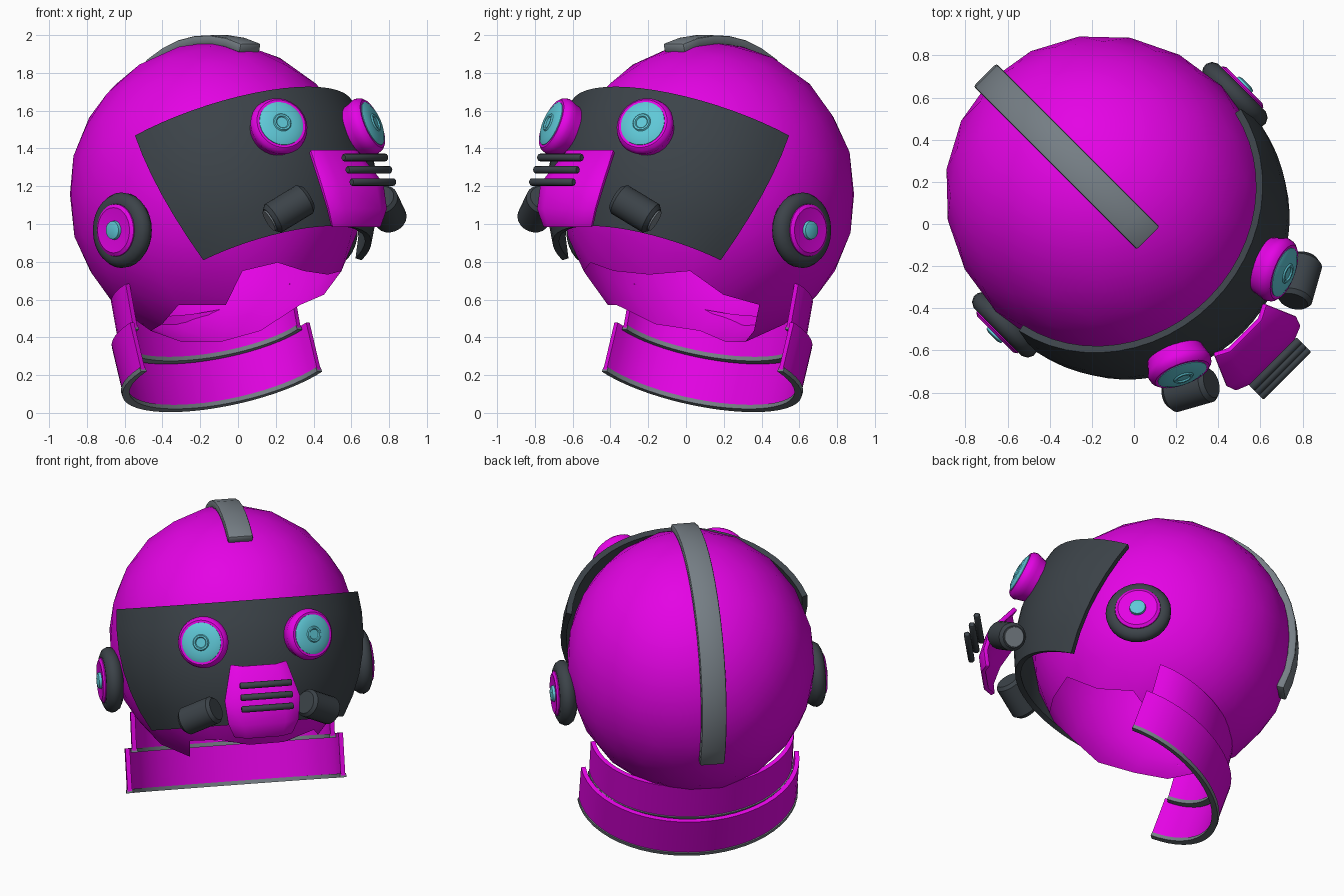
import bpy, bmesh
from math import radians, sin, cos, sqrt, pi
from mathutils import Matrix, Vector

if "Cube" in bpy.data.objects:
    bpy.data.objects.remove(bpy.data.objects["Cube"])


def material(name, rgb):
    m = bpy.data.materials.new(name)
    m.use_nodes = True
    m.diffuse_color = (*rgb, 1)
    m.node_tree.nodes["Principled BSDF"].inputs["Base Color"].default_value = (*rgb, 1)
    return m


MAGENTA = material("magenta", (0.78, 0.001, 0.78))
DARK = material("charcoal", (0.045, 0.056, 0.066))
GREY = material("steel grey", (0.18, 0.21, 0.235))
CYAN = material("lens cyan", (0.115, 0.58, 0.68))

# The head faces the front left corner; helmet parts are also tipped back
HEAD = Matrix.Rotation(radians(45), 4, "Z")
TILT = HEAD @ Matrix.Translation((0, 0.21, 1.16)) @ Matrix.Rotation(radians(-25), 4, "X")


def smooth(ob, angle=40):
    bpy.ops.object.select_all(action="DESELECT")
    ob.select_set(True)
    bpy.context.view_layer.objects.active = ob
    for mod in list(ob.modifiers):
        bpy.ops.object.modifier_apply(modifier=mod.name)
    bpy.ops.object.shade_smooth_by_angle(angle=radians(angle))


def finish(name, bm, mat, matrix):
    mesh = bpy.data.meshes.new(name)
    bm.to_mesh(mesh)
    bm.free()
    mesh.materials.append(mat)
    ob = bpy.data.objects.new(name, mesh)
    bpy.context.collection.objects.link(ob)
    ob.matrix_world = matrix
    return ob


def sheet(name, rows, mat, matrix, thick, bevel=0):
    """Grid of point rows thickened into a curved plate."""
    bm = bmesh.new()
    grid = [[bm.verts.new(p) for p in row] for row in rows]
    for a, b in zip(grid, grid[1:]):
        for i in range(len(a) - 1):
            bm.faces.new((a[i], a[i + 1], b[i + 1], b[i]))
    bmesh.ops.recalc_face_normals(bm, faces=bm.faces)
    ob = finish(name, bm, mat, matrix)
    solid = ob.modifiers.new("thickness", "SOLIDIFY")
    solid.thickness = thick
    solid.offset = 0
    if bevel:
        mod = ob.modifiers.new("soft edges", "BEVEL")
        mod.width = bevel
        mod.segments = 2
        mod.limit_method = "ANGLE"
        mod.angle_limit = radians(50)
    smooth(ob)


def lathe(name, profile, mat, matrix, origin, direction, steps=28):
    """Spin (radius, height) points around an axis."""
    bm = bmesh.new()
    verts = [bm.verts.new((r, 0, h)) for r, h in profile]
    edges = [bm.edges.new(pair) for pair in zip(verts, verts[1:])]
    bmesh.ops.spin(bm, geom=verts + edges, axis=(0, 0, 1), cent=(0, 0, 0),
                   angle=2 * pi, steps=steps)
    bmesh.ops.remove_doubles(bm, verts=bm.verts, dist=0.0005)
    bmesh.ops.recalc_face_normals(bm, faces=bm.faces)
    turn = Vector((0, 0, 1)).rotation_difference(Vector(direction)).to_matrix().to_4x4()
    smooth(finish(name, bm, mat, matrix @ Matrix.Translation(origin) @ turn))


# Helmet shell: low-poly ball with a ragged neck opening
bm = bmesh.new()
bmesh.ops.create_icosphere(bm, subdivisions=3, radius=1)
bm.transform(Matrix.Translation((0, 0.17, 1.157)) @ Matrix.Diagonal((0.757, 0.795, 0.808, 1)))
neck = []
for f in bm.faces:
    c = f.calc_center_median()
    if c.z < 0.54 - 0.43 * c.y:
        neck.append(f)
bmesh.ops.delete(bm, geom=neck, context="FACES")
smooth(finish("helmet_shell", bm, MAGENTA, HEAD), 80)

# Crest strip over the top and down the back
rows = []
for i in range(17):
    a = radians(-25.5 + 134.5 * i / 16)
    rows.append([(x, 0.17 + 0.805 * cos(a), 1.157 + 0.818 * sin(a)) for x in (-0.077, 0.077)])
sheet("crest_strip", rows, GREY, HEAD, 0.05, 0.012)

# Visor: tapered wrap-around plate
rows = []
for i in range(7):
    k = i / 6
    u = 0.2 - 0.74 * k
    r = 0.76 * sqrt(1 - (u / 0.9) ** 2)
    half = radians(79 - 7 * k)
    row = []
    for j in range(25):
        t = half * (j / 12 - 1)
        row.append((r * sin(t), -0.15 - r * cos(t), u))
    rows.append(row)
sheet("visor", rows, DARK, TILT, 0.035)

# Mouth mask
rows = []
for z, front, half in ((1.385, 0.74, 0.17), (1.21, 0.88, 0.23),
                       (1.08, 0.92, 0.215), (0.985, 0.91, 0.175)):
    rows.append([(half * s, -front + 0.035 * (abs(s) == 1), z) for s in (-1, -0.6, 0.6, 1)])
sheet("mouth_mask", rows, MAGENTA, HEAD, 0.03, 0.008)

# Breathing bars in front of the mask
for i in range(3):
    lathe("mask_bar", [(0, 0), (0.015, 0), (0.02, 0.006), (0.02, 0.314), (0.015, 0.32), (0, 0.32)],
          DARK, HEAD, (-0.155, -0.945 - 0.03 * i, 1.352 - 0.065 * i), (1, 0, 0), 12)

for s, side in ((1, "left"), (-1, "right")):
    # Eyes
    az = radians(23)
    aim = Vector((s * sin(az), -cos(az), -0.02))
    base = Vector((s * 0.018, -0.187, -0.017))
    lathe(side + "_eye_ring",
          [(0.13, 0.69), (0.148, 0.76), (0.158, 0.788), (0.151, 0.815), (0.136, 0.83), (0.12, 0.83),
           (0.118, 0.80)], MAGENTA, TILT, base, aim)
    lathe(side + "_eye_lens",
          [(0.124, 0.80), (0.122, 0.833), (0.095, 0.846), (0.05, 0.848), (0.045, 0.855),
           (0.035, 0.855), (0.03, 0.848), (0, 0.848)], CYAN, TILT, base, aim)

    # Ear pads
    spot = (s * 0.025, 0.095, 0.967)
    out = (s, 0, 0)
    lathe(side + "_ear_pad",
          [(0, 0.69), (0.15, 0.69), (0.18, 0.705), (0.197, 0.73), (0.2, 0.755), (0.187, 0.78),
           (0.16, 0.795), (0.14, 0.795), (0.13, 0.78), (0, 0.78)], DARK, HEAD, spot, out)
    lathe(side + "_ear_disc",
          [(0.14, 0.77), (0.138, 0.80), (0.12, 0.812), (0.065, 0.806), (0, 0.806)],
          MAGENTA, HEAD, spot, out)
    lathe(side + "_ear_button", [(0.052, 0.8), (0.048, 0.822), (0.03, 0.828), (0, 0.828)],
          CYAN, HEAD, spot, out, 16)

    # Filter canisters beside the mask
    outer = Vector((s * 0.455, -0.695, 1.02))
    inner = Vector((s * 0.275, -0.795, 1.14))
    n = (inner - outer).length
    lathe(side + "_canister",
          [(0, 0), (0.068, 0), (0.087, 0.02), (0.087, n - 0.02), (0.07, n), (0, n)],
          DARK, HEAD, outer, inner - outer, 20)
    lathe(side + "_canister_cap", [(0.062, 0.01), (0.06, -0.008), (0, -0.008)],
          GREY, HEAD, outer, inner - outer, 20)


# Collar: two open bands round the back of the neck, each with a lower trim
def band(name, wide, deep, lean, low, high, mat, thick):
    rows = []
    for u, shift in ((low, 0), (high, lean)):
        row = []
        for j in range(29):
            t = pi * j / 28
            row.append((wide * cos(t), 0.25 - shift + deep * sin(t), u))
        rows.append(row)
    sheet(name, rows, mat, TILT, thick)


for name, wide, deep, lean, low, high in (("lower_collar", 0.658, 0.488, 0.03, -0.91, -0.65),
                                          ("upper_collar", 0.612, 0.412, 0.045, -0.665, -0.43)):
    band(name, wide, deep, lean, low, high, MAGENTA, 0.028)
    band(name + "_trim", wide, deep, 0, low - 0.012, low + 0.012, GREY, 0.04)
